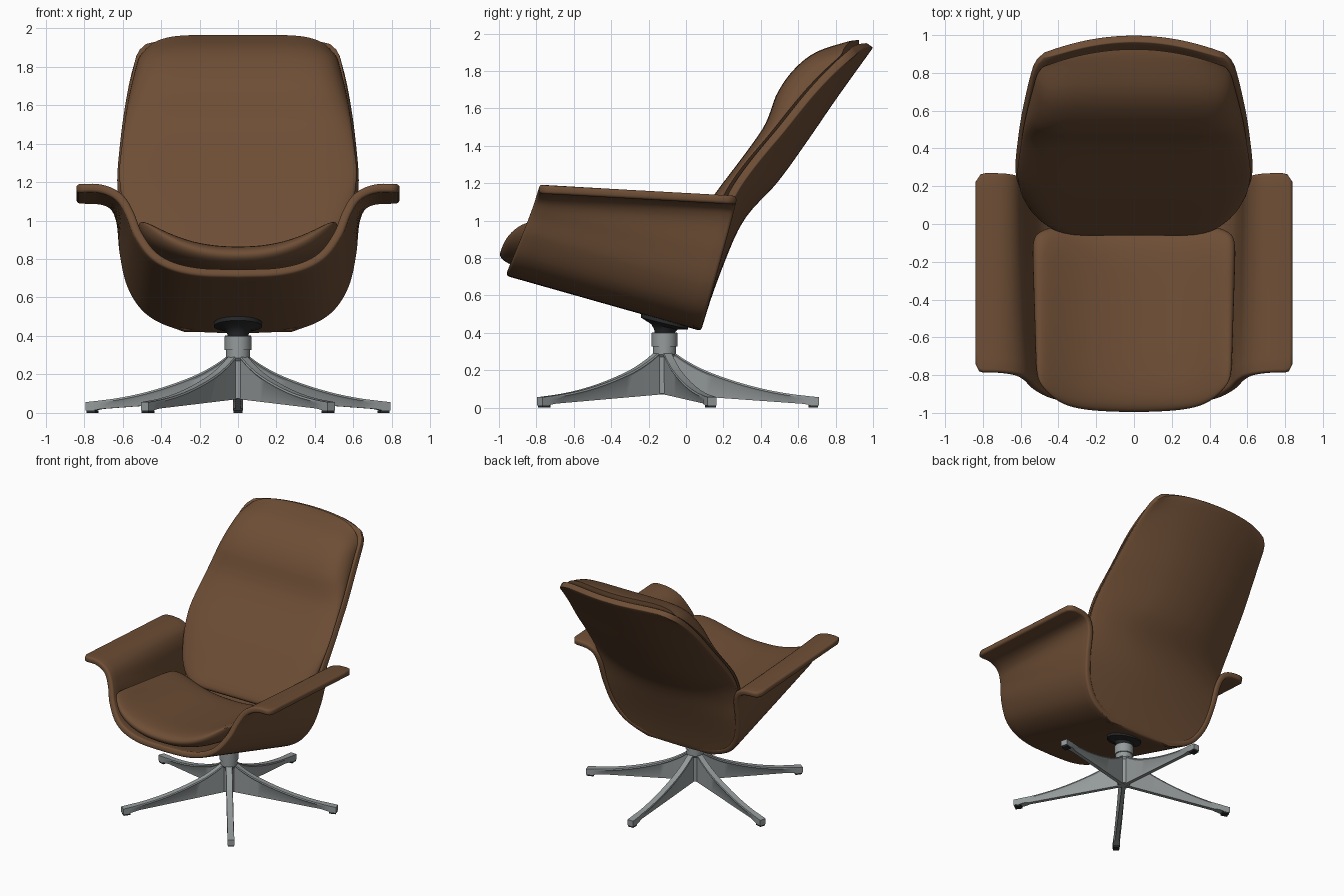
import bpy, bmesh, math

if "Cube" in bpy.data.objects:
    bpy.data.objects.remove(bpy.data.objects["Cube"])


def material(name, rgb):
    m = bpy.data.materials.new(name)
    m.diffuse_color = (*rgb, 1)
    m.use_nodes = True
    m.node_tree.nodes["Principled BSDF"].inputs["Base Color"].default_value = m.diffuse_color
    return m


LEATHER = material("brown leather", (0.155, 0.076, 0.036))
METAL = material("grey metal", (0.30, 0.325, 0.325))
BLACK = material("black plastic", (0.022, 0.023, 0.025))


def curve(pts, x):
    """Smooth curve through (x, y) points."""
    x = min(max(x, pts[0][0]), pts[-1][0])
    n = len(pts)

    def slope(i):
        a, b = pts[max(i - 1, 0)], pts[min(i + 1, n - 1)]
        return (b[1] - a[1]) / (b[0] - a[0])

    i = max(k for k in range(n - 1) if pts[k][0] <= x)
    (x0, y0), (x1, y1) = pts[i], pts[i + 1]
    h = x1 - x0
    t = (x - x0) / h
    return (y0 * (1 + 2 * t) * (1 - t) ** 2 + y1 * t * t * (3 - 2 * t)
            + h * (slope(i) * t * (1 - t) ** 2 + slope(i + 1) * t * t * (t - 1)))


def finish(name, bm, mat, angle=35):
    bmesh.ops.remove_doubles(bm, verts=bm.verts, dist=0.0005)
    bmesh.ops.recalc_face_normals(bm, faces=bm.faces)
    me = bpy.data.meshes.new(name)
    bm.to_mesh(me)
    bm.free()
    me.materials.append(mat)
    ob = bpy.data.objects.new(name, me)
    bpy.context.collection.objects.link(ob)
    bpy.context.view_layer.objects.active = ob
    ob.select_set(True)
    bpy.ops.object.shade_smooth_by_angle(angle=math.radians(angle))
    ob.select_set(False)
    return ob


def add_grid(bm, f, nu, nv):
    """Sheet of f(u, v), with u and v running from -1 to 1."""
    g = [[bm.verts.new(f(2 * i / nu - 1, 2 * j / nv - 1)) for i in range(nu + 1)]
         for j in range(nv + 1)]
    for j in range(nv):
        for i in range(nu):
            bm.faces.new((g[j][i], g[j][i + 1], g[j + 1][i + 1], g[j + 1][i]))


def thicken(ob, thickness, axis, sign, bevel):
    """Add thickness towards the given side of an axis, and round the rim."""
    lean = sum(p.normal[axis] * p.area for p in ob.data.polygons)
    s = ob.modifiers.new("thickness", 'SOLIDIFY')
    s.thickness, s.offset = thickness, 1 if lean * sign > 0 else -1
    b = ob.modifiers.new("round rim", 'BEVEL')
    b.width, b.segments, b.limit_method = bevel, 3, 'ANGLE'
    b.angle_limit = math.radians(50)


def ease(t):
    """Spread samples towards both ends of -1..1."""
    return math.sin(t * math.pi / 2)


# Tub: loft between the front and rear U profiles, ending in flared arms
FRONT = [(0, .705), (.2, .712), (.35, .745), (.46, .81), (.54, .92),
         (.585, 1.03), (.635, 1.105), (.72, 1.143), (.84, 1.145)]
REAR = [(0, .41), (.2, .417), (.36, .445), (.49, .52), (.575, .65),
        (.615, .82), (.635, 1.0), (.69, 1.075), (.84, 1.088)]


def profile(pts, t):
    k = t * (len(pts) - 1)
    return (curve([(i, p[0]) for i, p in enumerate(pts)], k),
            curve([(i, p[1]) for i, p in enumerate(pts)], k))


def tub(u, v):
    t = abs(u)
    fx, fz = profile(FRONT, t)
    rx, rz = profile(REAR, t)
    d = min(max((t - .955) / .045, 0), 1)          # rounded arm corners
    e = .045 * (1 - math.sqrt(1 - d * d))
    w = e + (1 - 2 * e) * (v + 1) / 2
    fy, ry = -.96 + (fz - .71) * .396, .08 + (rz - .41) * .278
    x = fx + (rx - fx) * w
    return (math.copysign(x, u), fy + (ry - fy) * w, fz + (rz - fz) * w)


bm = bmesh.new()
add_grid(bm, tub, 96, 14)
thicken(finish("tub_shell", bm, LEATHER), .046, 2, 1, .016)

# Back shell: dished panel from the tub floor to the head
BACK_Y = [(.41, .08), (.6, .14), (.8, .215), (.95, .28), (1.05, .345), (1.2, .485),
          (1.42, .645), (1.66, .81), (1.925, 1.0)]
BACK_W = [(.42, .28), (.46, .39), (.52, .475), (.65, .555), (.8, .595), (1.0, .615),
          (1.2, .63), (1.4, .615), (1.6, .588), (1.8, .548), (1.88, .52), (1.925, .475)]
DISH = [(.41, 0), (.8, .04), (1.0, .09), (1.2, .18), (1.5, .155), (1.8, .115), (1.925, .09)]


def back_y(x, z):
    return curve(BACK_Y, z) - curve(DISH, z) * (x / curve(BACK_W, z)) ** 2


def corner_drop(u, z, top, drop):
    """Lower the outer ends of the upper rows, to round the top corners."""
    return drop * abs(u) ** 6 * max(0, (z - top + .3) / .3) ** 2


def back_panel(u, v):
    z = 1.1725 + .7525 * v
    return (u * curve(BACK_W, z), back_y(u * curve(BACK_W, z), z),
            z - corner_drop(u, z, 1.925, .04))


bm = bmesh.new()
add_grid(bm, back_panel, 32, 40)
thicken(finish("back_shell", bm, LEATHER), .045, 1, -1, .014)

# Back cushion with a fuller head section
CUSHION_Y = [(.77, -.105), (.85, -.045), (1.13, .145), (1.37, .325), (1.5, .415), (1.58, .45),
             (1.68, .487), (1.8, .57), (1.9, .69), (1.965, .85)]
CUSHION_W = [(.77, .32), (.8, .43), (.85, .51), (.92, .56), (1.0, .585), (1.1, .603), (1.25, .617),
             (1.4, .602), (1.6, .575), (1.8, .532), (1.88, .51), (1.965, .455)]


def back_cushion(side):
    def f(u, v):
        z = 1.3675 + .5975 * ease(v)
        u = ease(u)
        x = u * curve(CUSHION_W, z)
        yb = back_y(x, z) - .075
        full = math.sqrt(max(0, 1 - abs(u) ** 10)) * math.sqrt(max(0, 1 - abs(ease(v)) ** 30))
        return (x, yb + side * full * (curve(CUSHION_Y, z) - yb),
                z - corner_drop(u, z, 1.965, .05))
    return f


bm = bmesh.new()
add_grid(bm, back_cushion(0), 40, 48)
add_grid(bm, back_cushion(1), 40, 48)
finish("back_cushion", bm, LEATHER, 60)


# Seat cushion: dished pillow with raised side rolls
def seat_cushion(side):
    def f(u, v):
        u, v = ease(u), ease(v)
        w = (v + 1) / 2
        a = abs(u)
        yf = -.995 + .04 * a ** 2 + .11 * a ** 6
        yb = -.01 - .05 * a ** 10
        x = u * (.515 + .025 * w) * (1 - .04 * abs(v) ** 12)
        mid = .82 - .115 * w + (.165 - .02 * w) * a ** 2.3
        full = math.sqrt(max(0, 1 - a ** 12)) * math.sqrt(max(0, 1 - abs(v) ** 7))
        return (x, yf + (yb - yf) * w, mid + side * full * (.06 + .03 * w))
    return f


bm = bmesh.new()
add_grid(bm, seat_cushion(-1), 40, 36)
add_grid(bm, seat_cushion(1), 40, 36)
finish("seat_cushion", bm, LEATHER, 60)

# Pedestal, turned around a vertical axis
CY = -.115


def lathe(name, pts, mat, tilt=0, n=40):
    """Turn (radius, z) points; the upper rings lean by tilt."""
    bm = bmesh.new()
    rings = []
    for k, (r, z) in enumerate(pts):
        s = tilt * (k / (len(pts) - 1)) ** .5
        rings.append([bm.verts.new((r * math.cos(a), CY + r * math.sin(a), z - s * r * math.sin(a)))
                      for a in (2 * math.pi * i / n for i in range(n))])
    for a, b in zip(rings, rings[1:]):
        for i in range(n):
            bm.faces.new((a[i], a[(i + 1) % n], b[(i + 1) % n], b[i]))
    bm.faces.new(rings[0])
    bm.faces.new(rings[-1])
    return finish(name, bm, mat)


lathe("hub", [(.045, .075), (.05, .27), (.062, .285), (.062, .326), (.069, .328),
              (.069, .398), (.066, .402)], METAL)
lathe("swivel_cone", [(.05, .39), (.055, .41), (.07, .432), (.125, .45), (.125, .475)], BLACK, .288)

# Five star legs with foot pads
LEG_TOP = [(.02, .315), (.06, .29), (.1, .262), (.2, .207), (.35, .15), (.5, .107), (.65, .077), (.82, .056)]
for k in range(5):
    ang = math.radians(90 + 72 * k)
    c, s = math.cos(ang), math.sin(ang)

    def place(r, t, z):
        return (r * c - t * s, CY + r * s + t * c, z)

    bm = bmesh.new()
    rings = []
    for i in range(21):
        r = .02 + .805 * i / 20
        top, low = curve(LEG_TOP, r), .073 - .058 * r / .82
        if r > .765:
            low = .012
        lip = min(.01, (top - low) * .3)
        section = [(-.014, low), (-.019, top - 2 * lip), (-.025, top - lip), (-.022, top),
                   (.022, top), (.025, top - lip), (.019, top - 2 * lip), (.014, low)]
        if r > .74:
            section = [(math.copysign(.025, t), z) for t, z in section]
        rings.append([bm.verts.new(place(r, t, z)) for t, z in section])
    for a, b in zip(rings, rings[1:]):
        for i in range(8):
            bm.faces.new((a[i], a[(i + 1) % 8], b[(i + 1) % 8], b[i]))
    bm.faces.new(rings[0])
    bm.faces.new(rings[-1])
    finish(f"leg_{k + 1}", bm, METAL, 30)

    bm = bmesh.new()
    box = bmesh.ops.create_cube(bm, size=1)["verts"]
    for v in box:
        v.co = place(.796 + .05 * v.co.x, .045 * v.co.y, .0065 + .013 * v.co.z)
    finish(f"foot_pad_{k + 1}", bm, BLACK)
